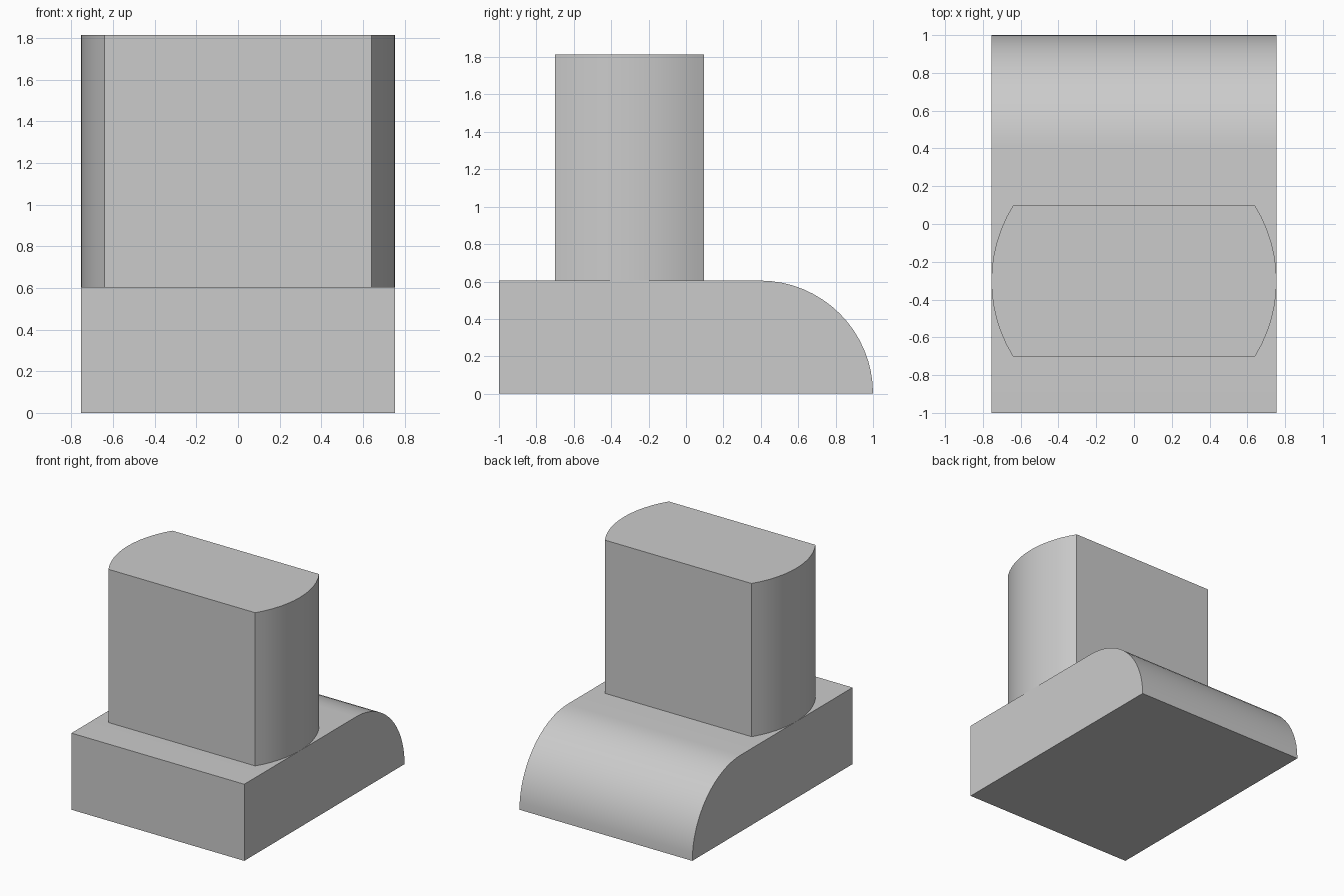
import bpy, bmesh, math
from mathutils import Vector

if "Cube" in bpy.data.objects:
    bpy.data.objects.remove(bpy.data.objects["Cube"])

HALF_W = 0.755   # half width, also the radius of the column's rounded ends
BASE_H = 0.605   # base height, also the radius of the rounded back edge
TOP_Z = 1.815


def arc(cx, cy, r, a0, a1, n):
    """Points along an arc, both ends included."""
    return [(cx + r * math.cos(a0 + (a1 - a0) * i / n),
             cy + r * math.sin(a0 + (a1 - a0) * i / n)) for i in range(n + 1)]


def extrude_profile(name, points, direction):
    """Closed solid from a flat outline swept along a vector."""
    bm = bmesh.new()
    face = bm.faces.new([bm.verts.new(p) for p in points])
    swept = bmesh.ops.extrude_face_region(bm, geom=[face], use_keep_orig=True)
    verts = [v for v in swept["geom"] if isinstance(v, bmesh.types.BMVert)]
    bmesh.ops.translate(bm, verts=verts, vec=Vector(direction))
    bmesh.ops.recalc_face_normals(bm, faces=bm.faces)
    mesh = bpy.data.meshes.new(name)
    bm.to_mesh(mesh)
    bm.free()
    obj = bpy.data.objects.new(name, mesh)
    bpy.context.collection.objects.link(obj)
    return obj


# Base: side profile with a quarter-round back edge, swept across the width
side = [(-1, BASE_H), (-1, 0)] + arc(1 - BASE_H, 0, BASE_H, 0, math.pi / 2, 16)
extrude_profile("base", [(-HALF_W, y, z) for y, z in side], (2 * HALF_W, 0, 0))

# Column: a disc trimmed flat at front and back, swept upward
half_depth, centre_y = 0.399, -0.302
a = math.asin(half_depth / HALF_W)
plan = (arc(0, centre_y, HALF_W, -a, a, 12)
        + arc(0, centre_y, HALF_W, math.pi - a, math.pi + a, 12))
extrude_profile("column", [(x, y, BASE_H) for x, y in plan], (0, 0, TOP_Z - BASE_H))

# Smooth the curved faces, keep the corners crisp
bpy.ops.object.select_all(action='SELECT')
bpy.context.view_layer.objects.active = bpy.data.objects["base"]
bpy.ops.object.shade_smooth_by_angle(angle=math.radians(30))
